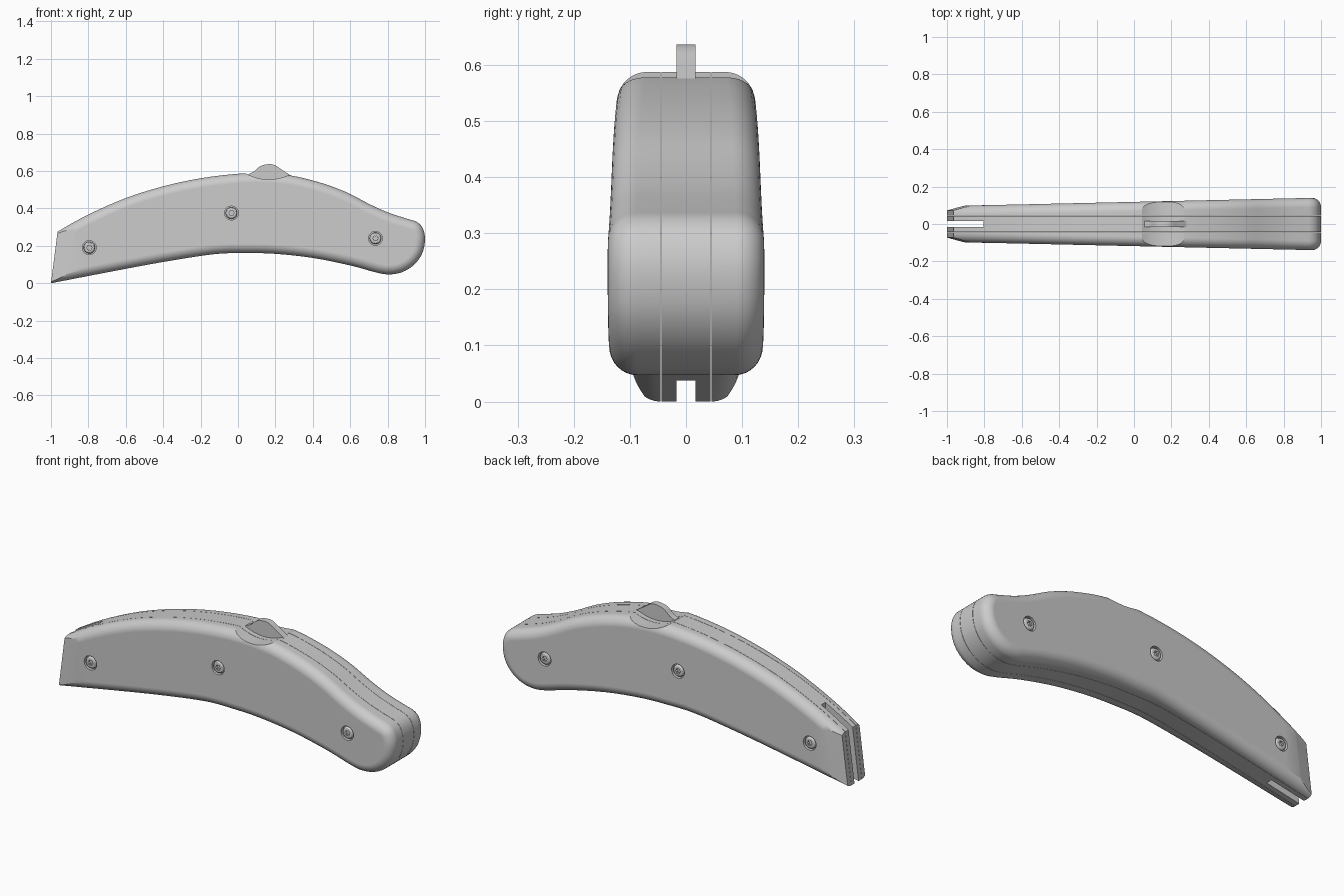
import bpy, bmesh, math
from mathutils import Vector

if "Cube" in bpy.data.objects:
    bpy.data.objects.remove(bpy.data.objects["Cube"])

R = 0.05                                   # edge rounding of the scales
SEAM = 0.045                               # half thickness of the core
SCREWS = [(-0.795, 0.19), (-0.035, 0.375), (0.735, 0.24)]
FRONT_P, FRONT_N = Vector((-1, 0, 0)), Vector((-0.992, 0, 0.127))

# side outline, run past the front end so it can be cut off cleanly
OUTLINE = [(-1.15, 0.155), (-0.965, 0.275), (-0.8, 0.367), (-0.6, 0.455), (-0.4, 0.518),
           (-0.2, 0.561), (0, 0.585), (0.15, 0.588), (0.28, 0.576), (0.4, 0.549), (0.5, 0.518),
           (0.6, 0.477), (0.7, 0.424), (0.8, 0.379), (0.9, 0.346), (0.955, 0.328),
           (0.987, 0.295), (1.0, 0.235), (0.985, 0.16), (0.943, 0.1), (0.88, 0.06),
           (0.81, 0.047), (0.74, 0.057), (0.6, 0.095), (0.4, 0.135), (0.2, 0.157),
           (0.04, 0.161), (-0.12, 0.156), (-0.35, 0.122), (-0.6, 0.077), (-1.0, 0.0),
           (-1.15, -0.028)]


def spline(pts, steps=4):
    out = []
    for i in range(len(pts) - 1):
        p = [Vector(pts[max(0, min(len(pts) - 1, i + k))]) for k in (-1, 0, 1, 2)]
        for s in range(steps):
            t = s / steps
            out.append(0.5 * (2 * p[1] + (p[2] - p[0]) * t
                              + (2 * p[0] - 5 * p[1] + 4 * p[2] - p[3]) * t * t
                              + (3 * p[1] - p[0] - 3 * p[2] + p[3]) * t ** 3))
    return out + [Vector(pts[-1])]


def half_width(x):
    return 0.098 + (x + 0.9) * 0.0225


def make(name, bm):
    bmesh.ops.recalc_face_normals(bm, faces=bm.faces)
    me = bpy.data.meshes.new(name)
    bm.to_mesh(me)
    bm.free()
    ob = bpy.data.objects.new(name, me)
    bpy.context.collection.objects.link(ob)
    return ob


def loft(rings):
    bm = bmesh.new()
    vs = [[bm.verts.new(c) for c in r] for r in rings]
    n = len(vs[0])
    for a, b in zip(vs, vs[1:]):
        for i in range(n):
            bm.faces.new((a[i], a[(i + 1) % n], b[(i + 1) % n], b[i]))
    bm.faces.new(vs[0])
    bm.faces.new(vs[-1])
    bmesh.ops.recalc_face_normals(bm, faces=bm.faces)
    return bm


def slice_off(bm, co, no):
    bmesh.ops.bisect_plane(bm, geom=bm.verts[:] + bm.edges[:] + bm.faces[:], dist=1e-6,
                           plane_co=co, plane_no=no, clear_outer=True)
    bmesh.ops.holes_fill(bm, edges=[e for e in bm.edges if e.is_boundary], sides=0)


def cylinder(r, depth, loc, segs):
    bpy.ops.mesh.primitive_cylinder_add(vertices=segs, radius=r, depth=depth, location=loc,
                                        rotation=(math.pi / 2, 0, 0))
    bpy.context.object.hide_render = True
    return bpy.context.object


def cut(ob, cutter):
    bpy.context.view_layer.objects.active = ob
    m = ob.modifiers.new("cut", 'BOOLEAN')
    m.operation, m.solver, m.object = 'DIFFERENCE', 'EXACT', cutter
    bpy.ops.object.modifier_apply(modifier=m.name)
    bpy.data.objects.remove(cutter)


def smooth(ob, weighted=True):
    bpy.ops.object.select_all(action='DESELECT')
    ob.select_set(True)
    bpy.context.view_layer.objects.active = ob
    bpy.ops.object.shade_smooth_by_angle(angle=math.radians(28))
    if weighted:
        ob.modifiers.new("normals", 'WEIGHTED_NORMAL').keep_sharp = True


def scoop():
    return cylinder(0.25, 1, (0.165, 0, 0.805), 128)


outline = spline(OUTLINE)
inward = []
for i, p in enumerate(outline):
    d = (outline[min(i + 1, len(outline) - 1)] - outline[max(i - 1, 0)]).normalized()
    inward.append(Vector((d.y, -d.x)))

# two handle scales with rounded outer edges
for side, label in ((-1, "front"), (1, "back")):
    rings = [[(p.x, side * (SEAM + 0.0005), p.y) for p in outline]]
    for k in range(9):
        a = k / 8 * math.pi / 2
        ring = []
        for p, n in zip(outline, inward):
            q = p + n * R * (1 - math.cos(a))
            ring.append((q.x, side * (half_width(q.x) - R + R * math.sin(a)), q.y))
        # the lowest ring must stay outside the seam plane at the slim end
        rings.append([(x, side * max(abs(y), SEAM + 0.001), z) for x, y, z in ring])
    bm = loft(rings)
    slice_off(bm, FRONT_P, FRONT_N)
    slice_off(bm, Vector((-1, side * 0.073, 0)), FRONT_N * 0.025 + Vector((0, side * 0.085, 0)))
    scale = make(label + "_handle_scale", bm)
    cut(scale, scoop())
    for x, z in SCREWS:
        cut(scale, cylinder(0.037, 0.04, (x, side * half_width(x), z), 32))
    smooth(scale)

# core plate with the blade slot
bm = loft([[(p.x, y, p.y) for p in outline] for y in (-SEAM + 0.001, SEAM - 0.001)])
slice_off(bm, FRONT_P, FRONT_N)
core = make("core_plate", bm)
cut(core, scoop())
bpy.ops.mesh.primitive_cube_add(size=1, location=(-1.005, 0, 0.2))
slot = bpy.context.object
slot.scale = (0.4, 0.034, 1)
bpy.context.view_layer.update()
cut(core, slot)
smooth(core, False)

# thumb slider sitting in the scoop
top = spline([(0.055, 0.583), (0.085, 0.597), (0.12, 0.626), (0.16, 0.636), (0.195, 0.632),
              (0.235, 0.606), (0.282, 0.576)])
prof = [(p.x, p.y) for p in top] + [(0.25, 0.53), (0.08, 0.53)]
smooth(make("thumb_slider", loft([[(x, y, z) for x, z in prof] for y in (-0.017, 0.017)])))

# recessed screws with a star socket
for side, label in ((-1, "front"), (1, "back")):
    for i, (x, z) in enumerate(SCREWS):
        rings = []
        for r, d in ((0.031, -0.021), (0.031, -0.008), (0.029, -0.004), (0.025, -0.001),
                     (0.018, 0.0), (0, 0.0), (0, -0.012)):
            ring = []
            for k in range(36):
                a = k / 36 * math.tau
                rr = r or 0.0125 + 0.0022 * math.cos(6 * a)
                ring.append((x + rr * math.cos(a), side * (half_width(x) + d),
                             z + rr * math.sin(a)))
            rings.append(ring)
        smooth(make(f"{label}_screw_{i + 1}", loft(rings)), False)
